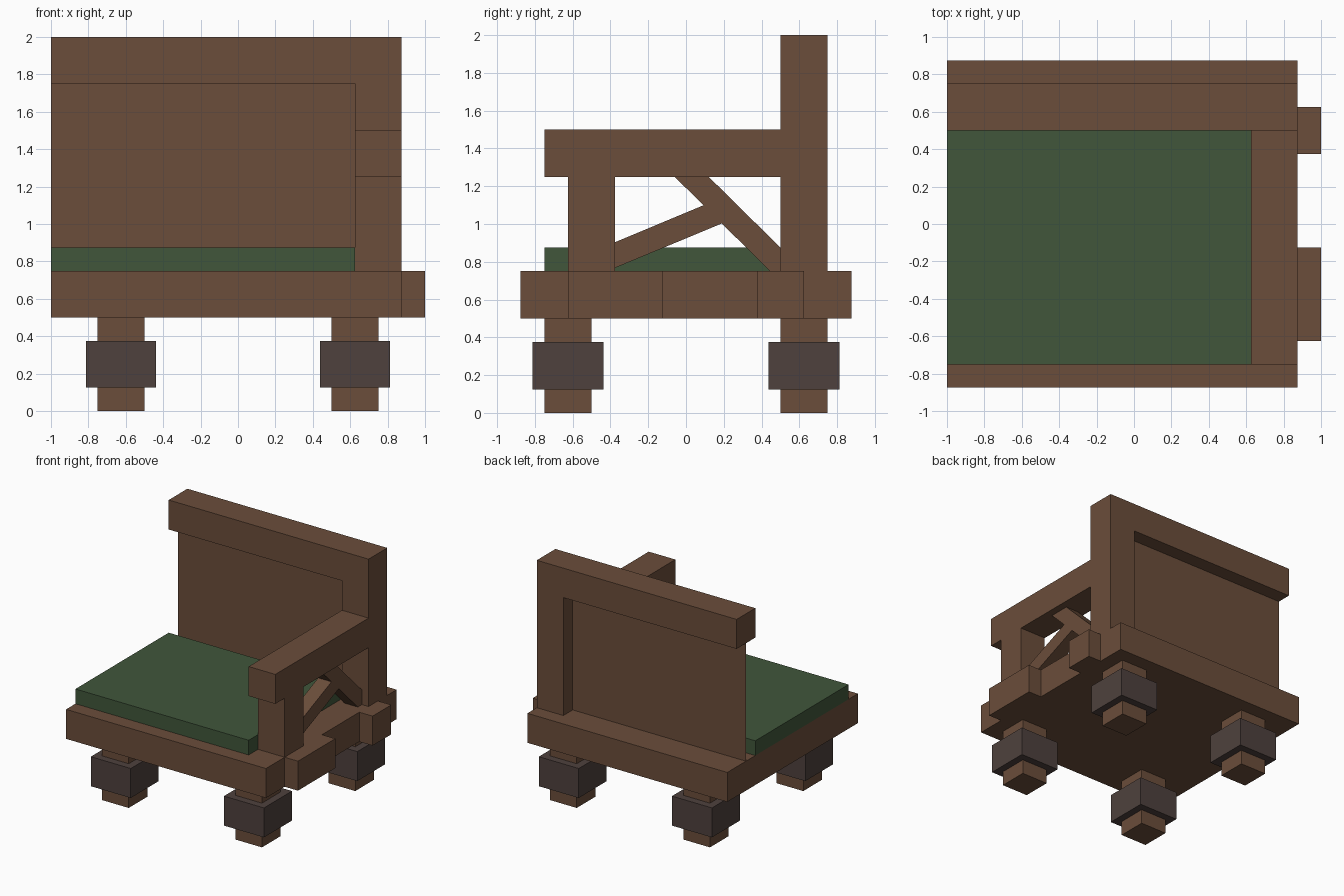
import bpy

if "Cube" in bpy.data.objects:
    bpy.data.objects.remove(bpy.data.objects["Cube"])


def material(name, rgb):
    m = bpy.data.materials.new(name)
    m.diffuse_color = (*rgb, 1)
    m.use_nodes = True
    m.node_tree.nodes["Principled BSDF"].inputs["Base Color"].default_value = m.diffuse_color
    return m


wood = material("brown_wood", (0.147, 0.075, 0.043))
green = material("green_fabric", (0.052, 0.094, 0.043))
dark = material("dark_metal", (0.077, 0.053, 0.047))


def make(name, verts, faces, mat):
    me = bpy.data.meshes.new(name)
    me.from_pydata(verts, [], faces)
    me.materials.append(mat)
    ob = bpy.data.objects.new(name, me)
    bpy.context.collection.objects.link(ob)
    return ob


def prism(name, x0, x1, profile, mat):
    """Extrude a counter-clockwise (y, z) profile along x."""
    n = len(profile)
    verts = [(x, y, z) for x in (x0, x1) for y, z in profile]
    faces = [tuple(reversed(range(n))), tuple(range(n, 2 * n))]
    faces += [(i, (i + 1) % n, (i + 1) % n + n, i + n) for i in range(n)]
    return make(name, verts, faces, mat)


def box(name, x, y, z, mat=wood):
    return prism(name, x[0], x[1],
                 [(y[0], z[0]), (y[1], z[0]), (y[1], z[1]), (y[0], z[1])], mat)


# Seat base and cushion
box("seat_base", (-1, 0.875), (-0.875, 0.875), (0.5, 0.75))
box("cushion", (-1, 0.625), (-0.75, 0.5), (0.75, 0.875), green)

# Blocks on the outer side of the base
box("front_side_block", (0.875, 1), (-0.625, -0.125), (0.5, 0.75))
box("back_side_block", (0.875, 1), (0.375, 0.625), (0.5, 0.75))

# Legs with dark collars
for sx, xn in ((-1, "left"), (1, "right")):
    for sy, yn in ((-1, "front"), (1, "back")):
        cx, cy = sx * 0.625, sy * 0.625
        for part, r, z, mat in (("leg", 0.125, (0, 0.5), wood),
                                ("leg_collar", 0.1875, (0.125, 0.375), dark)):
            box(f"{yn}_{xn}_{part}", (cx - r, cx + r), (cy - r, cy + r), z, mat)

# Backrest: post, rail and a thin panel between them
box("back_post", (0.625, 0.875), (0.5, 0.75), (0.75, 2))
box("back_rail", (-1, 0.625), (0.5, 0.75), (1.75, 2))
make("back_panel", [(-1, 0.625, 0.75), (0.625, 0.625, 0.75),
                    (0.625, 0.625, 1.75), (-1, 0.625, 1.75)], [(0, 1, 2, 3)], wood)

# Armrest and its front post
box("armrest", (0.625, 0.875), (-0.75, 0.5), (1.25, 1.5))
box("arm_post", (0.625, 0.875), (-0.625, -0.375), (0.75, 1.25))

# Diagonal braces under the armrest
prism("long_brace", 0.6875, 0.8125,
      [(0.445, 0.75), (0.5, 0.75), (0.5, 0.875), (0.12, 1.25), (-0.06, 1.25)], wood)
prism("short_brace", 0.6875, 0.8125,
      [(-0.375, 0.768), (0.19, 1.003), (0.095, 1.1), (-0.375, 0.904)], wood)
